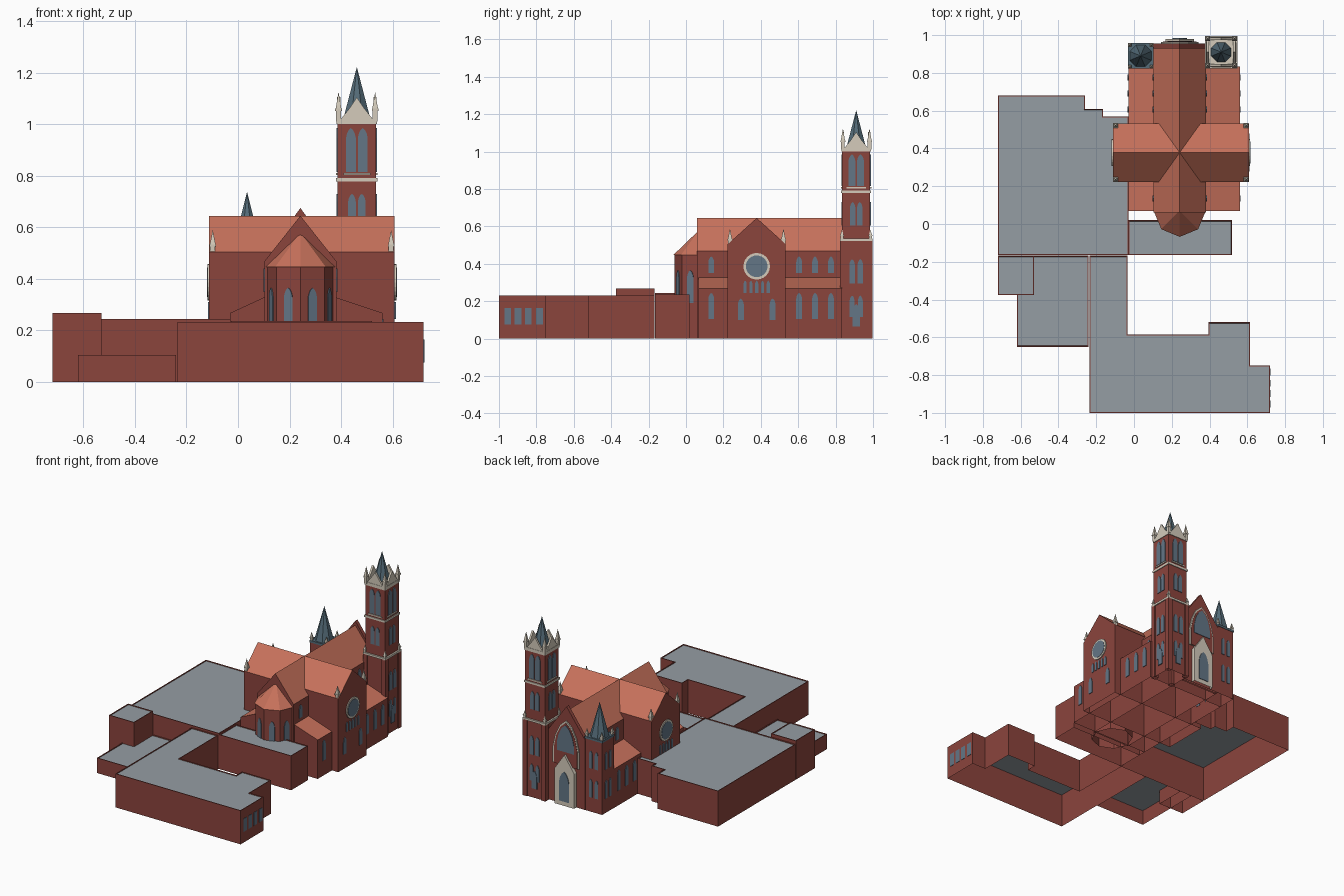
import bpy, bmesh
from math import sin, cos, pi, radians
from mathutils import Vector

cube = bpy.data.objects.get("Cube")
if cube:
    bpy.data.objects.remove(cube, do_unlink=True)


def material(name, r, g, b):
    m = bpy.data.materials.new(name)
    m.use_nodes = True
    m.diffuse_color = (r, g, b, 1)
    m.node_tree.nodes["Principled BSDF"].inputs["Base Color"].default_value = (r, g, b, 1)
    return m


BRICK = material("red brick", .26, .058, .046)
TILE = material("orange roof tile", .57, .165, .105)
FLAT = material("grey flat roof", .30, .34, .37)
GLASS = material("blue window glass", .125, .18, .24)
STONE = material("pale stone", .66, .60, .50)
SLATE = material("dark slate", .09, .15, .19)


def finish(name, bm, mats, top=None):
    """Open the underside at ground level, colour upward faces, link the object."""
    bmesh.ops.recalc_face_normals(bm, faces=bm.faces[:])
    ground = [f for f in bm.faces if all(abs(v.co.z) < 1e-5 for v in f.verts)]
    bmesh.ops.delete(bm, geom=ground, context='FACES')
    if top:
        mats = mats + [top]
        for f in bm.faces:
            f.material_index = int(f.normal.z > .3)
    mesh = bpy.data.meshes.new(name)
    bm.to_mesh(mesh)
    bm.free()
    for m in mats:
        mesh.materials.append(m)
    ob = bpy.data.objects.new(name, mesh)
    bpy.context.collection.objects.link(ob)
    return ob


def slab(name, pts, origin, angle, depth, mat, top=None, back=0.0):
    """Upright outline (sideways, height) pushed out along a compass angle."""
    a = radians(angle)
    side, out = Vector((sin(a), -cos(a), 0)), Vector((cos(a), sin(a), 0))
    base = Vector((*origin, 0)) - out * back
    bm = bmesh.new()
    rings = [[bm.verts.new(base + side * u + out * d + Vector((0, 0, z))) for u, z in pts]
             for d in (0, depth + back)]
    bm.faces.new(rings[0])
    bm.faces.new(rings[1])
    n = len(pts)
    for i in range(n):
        j = (i + 1) % n
        bm.faces.new((rings[0][i], rings[0][j], rings[1][j], rings[1][i]))
    return finish(name, bm, [mat], top)


def frustum(name, c, n, r0, r1, z0, z1, mat, turn=0.0):
    """Regular tapered column, pointed when the upper radius is zero."""
    bm = bmesh.new()
    ang = [2 * pi * i / n + turn for i in range(n)]
    low = [bm.verts.new((c[0] + r0 * cos(t), c[1] + r0 * sin(t), z0)) for t in ang]
    bm.faces.new(low)
    if r1:
        high = [bm.verts.new((c[0] + r1 * cos(t), c[1] + r1 * sin(t), z1)) for t in ang]
        bm.faces.new(high)
    else:
        tip = bm.verts.new((*c, z1))
    for i in range(n):
        j = (i + 1) % n
        bm.faces.new((low[i], low[j], high[j], high[i]) if r1 else (low[i], low[j], tip))
    return finish(name, bm, [mat])


def block(name, c, half, z0, z1, mat):
    return frustum(name, c, 4, half * 2 ** .5, half * 2 ** .5, z0, z1, mat, pi / 4)


def gable(half, eave, apex, z0=0):
    return [(-half, z0), (half, z0), (half, eave), (0, apex), (-half, eave)]


def lancet(u, w, z0, z1):
    """Pointed arch outline centred on u."""
    h, s = w / 2, z1 - w
    return [(u - h, z0), (u + h, z0), (u + h, s), (u + h * .8, s + w * .45),
            (u + h * .45, s + w * .8), (u, z1), (u - h * .45, s + w * .8),
            (u - h * .8, s + w * .45), (u - h, s)]


def windows(name, offsets, w, z0, z1, origin, angle, mat=GLASS, depth=.004):
    for u in offsets:
        slab(name, lancet(u, w, z0, z1), origin, angle, depth, mat, back=.002)


def pinnacle(name, c, z, r, h):
    block(name + "_shaft", c, r * .75, z, z + h * .42, STONE)
    block(name + "_cap", c, r, z + h * .36, z + h * .44, STONE)
    frustum(name + "_point", c, 4, r * 1.2, 0, z + h * .44, z + h, STONE, pi / 4)


def corners(c, d):
    return [(c[0] + i * d, c[1] + j * d) for i in (-1, 1) for j in (-1, 1)]


def flat_building(name, pts, h):
    """Brick walls with a thin parapet around a recessed grey roof."""
    bm = bmesh.new()
    low = [bm.verts.new((x, y, 0)) for x, y in pts]
    high = [bm.verts.new((x, y, h)) for x, y in pts]
    for i in range(len(pts)):
        j = (i + 1) % len(pts)
        bm.faces.new((low[i], low[j], high[j], high[i]))
    roof = bm.faces.new(high)
    bm.normal_update()
    bmesh.ops.inset_region(bm, faces=[roof], thickness=.005, use_even_offset=True)
    bmesh.ops.inset_region(bm, faces=[roof], thickness=.0005, depth=-.005, use_even_offset=True)
    roof.material_index = 1
    return finish(name, bm, [BRICK, FLAT])


def rect(x0, x1, y0, y1):
    return [(x0, y0), (x1, y0), (x1, y1), (x0, y1)]


# Flat-roofed buildings
flat_building("main_hall", [(-.72, -.165), (-.03, -.165), (-.03, .57), (-.165, .57),
                            (-.165, .61), (-.26, .61), (-.26, .68), (-.72, .68)], .245)
flat_building("front_wing", [(-.235, -1), (.72, -1), (.72, -.75), (.615, -.75), (.615, -.52),
                             (.395, -.52), (.395, -.585), (-.035, -.585), (-.035, -.168),
                             (-.235, -.168)], .232)
flat_building("corner_block", rect(-.72, -.53, -.375, -.168), .267)
flat_building("low_block", rect(-.62, -.24, -.65, -.168), .104)
flat_building("link_block", rect(-.028, .52, -.165, .02), .237)
for y in (-.953, -.898, -.843, -.783):
    slab("wing_window", rect(-.018, .018, .075, .165), (.72, y), 0, .003, GLASS, back=.002)

# Nave, aisles and transept
CX, TY = .242, .378
slab("nave", gable(.14, .468, .645), (CX, .06), 90, .88, BRICK, TILE)
slab("aisles", [(-.03, 0), (.56, 0), (.56, .268), (.38, .328), (.1, .328), (-.03, .268)],
     (0, .068), 90, .765, BRICK, TILE)
slab("transept", gable(.155, .505, .645), (-.112, TY), 0, .72, BRICK, TILE)

for angle, aisle_x, nave_x, end_x in ((0, .56, CX + .14, .608), (180, -.03, CX - .14, -.112)):
    for y in (.135, .605, .69, .775):
        windows("aisle_window", [0], .032, .105, .245, (aisle_x, y), angle)
        windows("clerestory_window", [0], .032, .35, .44, (nave_x, y), angle)
    end = (end_x, TY)
    for r, mat, d in ((.071, STONE, .006), (.058, GLASS, .008)):
        ring = [(r * cos(i * pi / 12), .387 + r * sin(i * pi / 12)) for i in range(24)]
        slab("rose_window", ring, end, angle, d, mat, back=.002)
    windows("transept_lancet", [-.062, -.031, 0, .031, .062], .017, .245, .31, end, angle)
    windows("transept_window", [-.085, .085], .032, .1, .215, end, angle)
    for y in (TY - .143, TY + .143):
        pinnacle("transept_pinnacle", (end_x - .014 * cos(radians(angle)), y), .49, .013, .1)

# Apse
APSE = (CX, .07)
frustum("apse_wall", APSE, 8, .131, .131, 0, .45, BRICK)
frustum("apse_roof", APSE, 8, .138, 0, .447, .58, TILE)
for a in (202.5, 247.5, 292.5, 337.5):
    reach = .131 * cos(pi / 8)
    spot = (APSE[0] + reach * cos(radians(a)), APSE[1] + reach * sin(radians(a)))
    windows("apse_window", [0], .036, .19, .365, spot, a)

# Entrance facade and portal
slab("facade", gable(.142, .48, .675), (CX, .93), 90, .025, BRICK)
FACE = (CX, .955)
for w, z0, z1, mat, d in ((.2, .27, .58, STONE, .008), (.176, .27, .565, BRICK, .01),
                          (.13, .365, .55, GLASS, .013)):
    windows("facade_window", [0], w, z0, z1, FACE, 90, mat, d)
slab("portal", gable(.075, .24, .35), FACE, 90, .025, STONE)
windows("portal_door", [0], .075, .03, .235, (CX, .98), 90)

# Side turret
TURRET = (.035, .89)
block("turret", TURRET, .064, 0, .505, BRICK)
block("turret_cornice", TURRET, .067, .495, .51, SLATE)
frustum("turret_spire", TURRET, 8, .062, 0, .51, .738, SLATE, pi / 8)
for p in corners(TURRET, .057):
    pinnacle("turret_pinnacle", p, .5, .01, .065)
for a, spot in ((90, (.035, .954)), (180, (-.029, .89))):
    windows("turret_window", [-.022, .022], .024, .1, .225, spot, a)
    windows("turret_upper_window", [-.022, .022], .024, .3, .42, spot, a)

# Bell tower
TOWER = (.461, .91)
block("tower_base", TOWER, .079, 0, .53, BRICK)
block("tower_shaft", TOWER, .075, .53, 1.0, BRICK)
block("tower_lower_band", TOWER, .086, .522, .536, STONE)
block("tower_upper_band", TOWER, .08, .778, .792, STONE)
block("tower_crown", TOWER, .079, 1.0, 1.022, STONE)
for p in corners(TOWER, .07):
    block("tower_buttress", p, .016, 0, .525, BRICK)
for p in corners(TOWER, .076):
    pinnacle("tower_band_pinnacle", p, .53, .01, .055)
for p in corners(TOWER, .071):
    pinnacle("tower_crown_pinnacle", p, 1.01, .013, .115)
frustum("tower_spire", TOWER, 8, .057, 0, 1.02, 1.222, SLATE, pi / 8)

for a in (0, 90, 180, 270):
    def at(d):
        return (TOWER[0] + d * cos(radians(a)), TOWER[1] + d * sin(radians(a)))
    slab("crown_gable", [(-.062, 1.02), (.062, 1.02), (.03, 1.06), (0, 1.105), (-.03, 1.06)],
         at(.064), a, .013, STONE)
    windows("belfry_window", [-.023, .023], .038, .815, .985, at(.075), a)
    slab("belfry_sill", rect(-.052, .052, .803, .811), at(.075), a, .006, STONE, back=.002)
    windows("tower_middle_window", [-.019, .019], .03, .605, .73, at(.075), a)
    if a < 180:
        windows("tower_low_window", [-.022, .022], .03, .295, .425, at(.079), a)
        windows("tower_ground_window", [-.022, .022], .026, .115, .23, at(.079), a)
        windows("tower_ground_light", [0], .04, .065, .185, at(.079), a, depth=.006)
